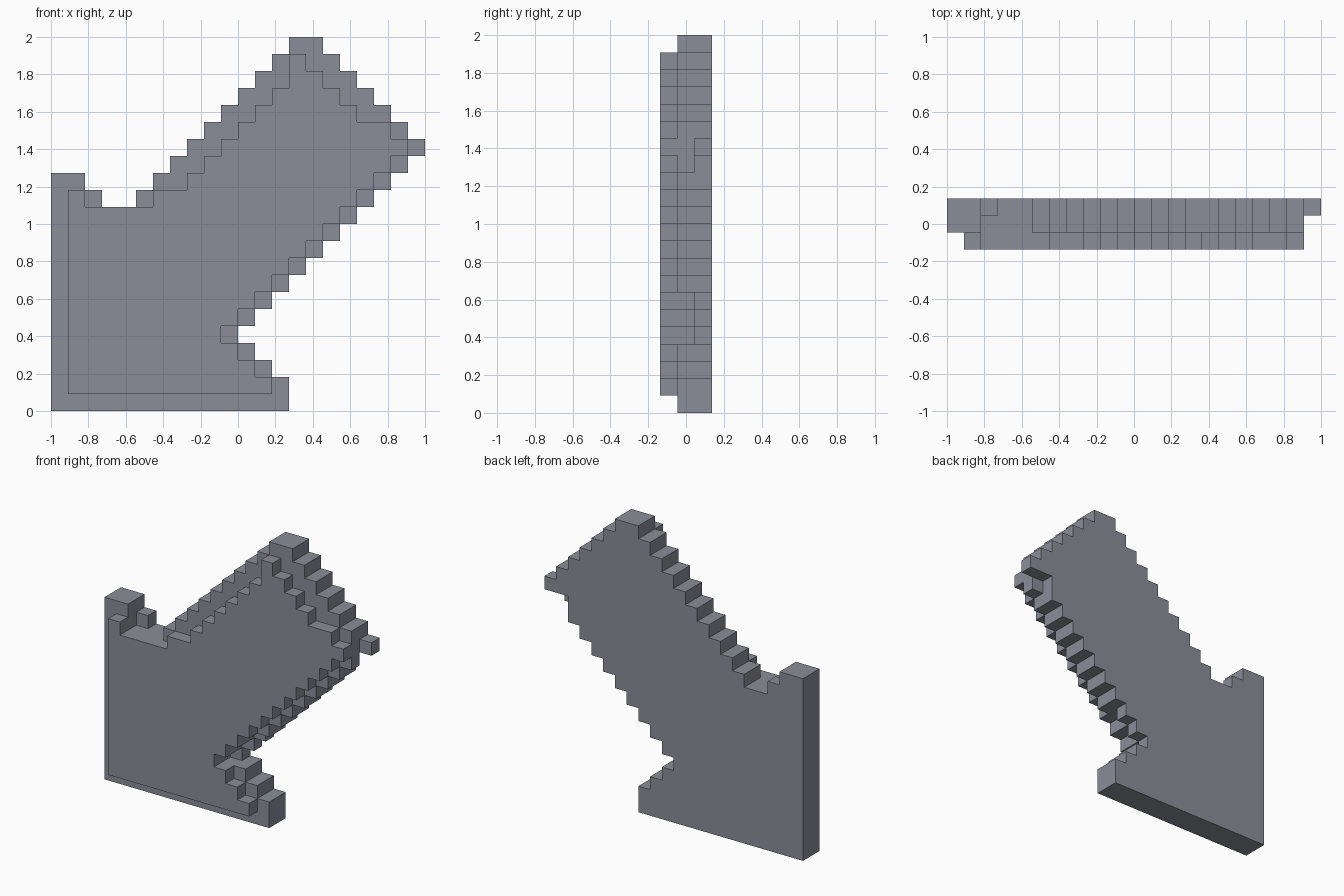
import bpy, bmesh
from mathutils import Vector

cube = bpy.data.objects.get("Cube")
if cube:
    bpy.data.objects.remove(cube, do_unlink=True)

U = 2 / 22  # block size

mat = bpy.data.materials.new("blue_grey")
mat.use_nodes = True
col = (0.26, 0.27, 0.315, 1)
mat.diffuse_color = col
mat.node_tree.nodes["Principled BSDF"].inputs["Base Color"].default_value = col

FRONT, MID, BACK = 0, 1, 2
blocks = set()


def run(layer, row, start, end):
    """Fill a row of blocks from start up to (not including) end."""
    for c in range(start, end):
        blocks.add((c, layer, row))


# Middle and back layers: full arrow outline, row by row
ends = [14, 14, 13, 12] + list(range(11, 23)) + list(range(21, 15, -1))
for row, end in enumerate(ends):
    start = 0 if row < 12 else row - 7
    mid_end = end - 1 if row in (4, 5, 6, 15) else end
    back_end = end - 1 if row == 14 else end
    run(MID, row, start, mid_end)
    run(BACK, row, start, back_end)

# Raised post at the arrow's corner
for row in (12, 13):
    for layer in (MID, BACK):
        run(layer, row, 0, 2)
run(BACK, 12, 2, 3)

# Front layer: outline inset by about one block
front_ends = [13, 12, 11] + list(range(10, 21)) + [21, 20, 18, 17, 16, 15]
for row, end in enumerate(front_ends, start=1):
    start = 1 if row < 12 else 6 if row == 12 else min(row - 5, 14)
    run(FRONT, row, start, end)
run(FRONT, 12, 1, 2)

# Skin the exposed block sides, then merge coplanar faces
bm = bmesh.new()
for b in sorted(blocks):
    for axis in range(3):
        for side in (0, 1):
            nb = list(b)
            nb[axis] += 1 if side else -1
            if tuple(nb) in blocks:
                continue
            p, q = (axis + 1) % 3, (axis + 2) % 3
            verts = []
            for i, j in ((0, 0), (1, 0), (1, 1), (0, 1)):
                v = list(b)
                v[axis] += side
                v[p] += i
                v[q] += j
                verts.append(bm.verts.new((Vector(v) - Vector((11, 1.5, 0))) * U))
            bm.faces.new(verts if side else verts[::-1])
bmesh.ops.remove_doubles(bm, verts=bm.verts[:], dist=1e-4)
bmesh.ops.dissolve_limit(bm, angle_limit=0.01, verts=bm.verts[:], edges=bm.edges[:])

mesh = bpy.data.meshes.new("block_arrow")
bm.to_mesh(mesh)
bm.free()
mesh.materials.append(mat)
arrow = bpy.data.objects.new("block_arrow", mesh)
bpy.context.collection.objects.link(arrow)
